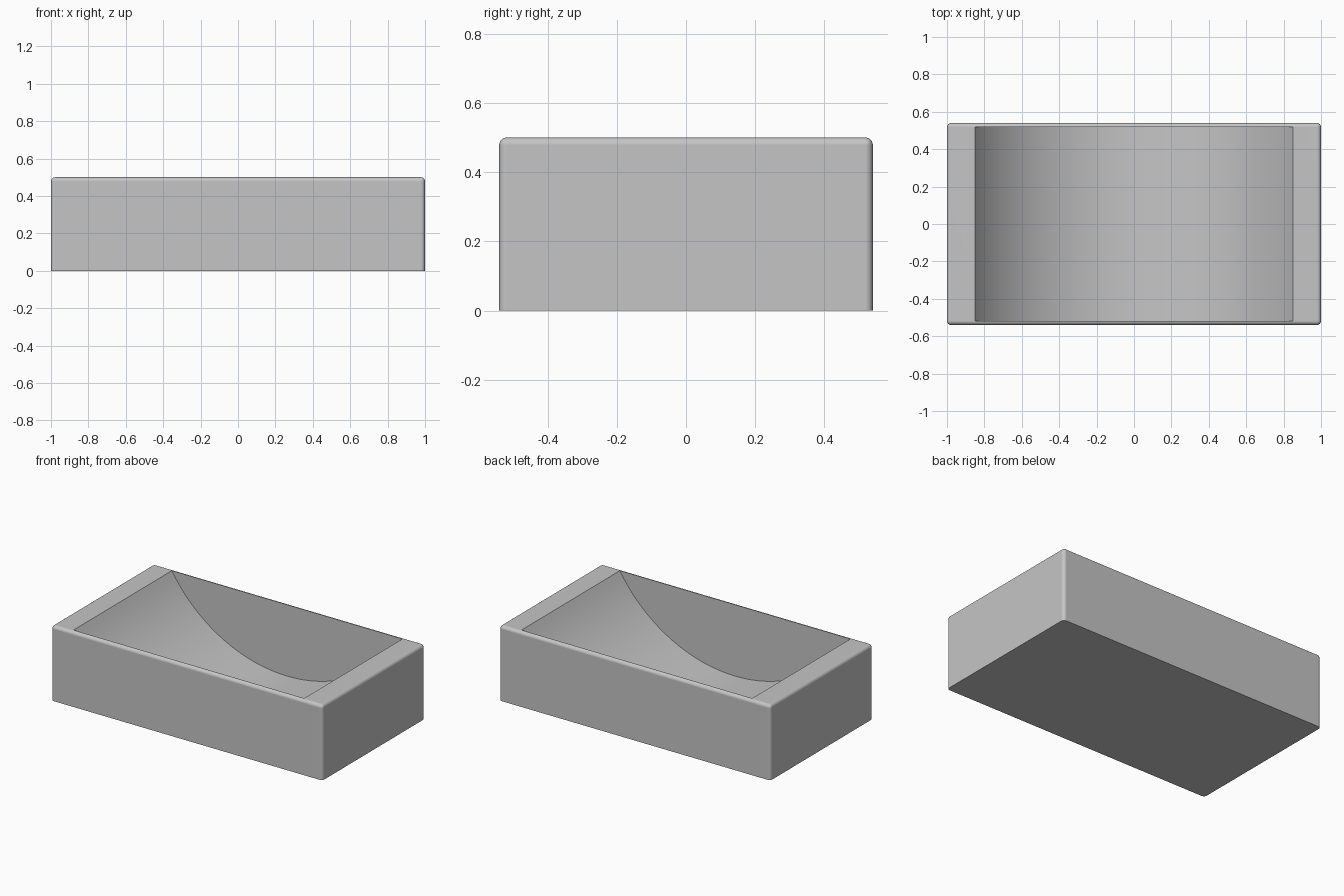
import bpy, bmesh, math

if "Cube" in bpy.data.objects:
    bpy.data.objects.remove(bpy.data.objects["Cube"])

HX, HY, H = 1.0, 0.54, 0.5      # half length, half width, height
FILLET = 0.022
TX, TY, FLOOR = 0.85, 0.5175, 0.025  # trough half length, half width, lowest point

grey = bpy.data.materials.new("plain grey")
grey.diffuse_color = (0.56, 0.56, 0.56, 1)
grey.use_nodes = True
grey.node_tree.nodes["Principled BSDF"].inputs["Base Color"].default_value = grey.diffuse_color


def add_object(name, bm):
    bmesh.ops.recalc_face_normals(bm, faces=bm.faces)
    mesh = bpy.data.meshes.new(name)
    bm.to_mesh(mesh)
    bm.free()
    mesh.materials.append(grey)
    obj = bpy.data.objects.new(name, mesh)
    bpy.context.collection.objects.link(obj)
    return obj


# Block with rounded top and upright edges, sharp underside
bm = bmesh.new()
bmesh.ops.create_cube(bm, size=1)
for v in bm.verts:
    v.co = (v.co.x * 2 * HX, v.co.y * 2 * HY, (v.co.z + 0.5) * H)
edges = [e for e in bm.edges if max(v.co.z for v in e.verts) > 0.1]
bmesh.ops.bevel(bm, geom=edges, offset=FILLET, segments=6, profile=0.5, affect='EDGES')
block = add_object("basin_block", bm)

# Cutter: circular segment extruded across the width
depth = H - FLOOR
radius = (TX ** 2 + depth ** 2) / (2 * depth)
centre = FLOOR + radius
half = math.asin(TX / radius)
N = 64
profile = []
for i in range(N + 1):
    a = -half + 2 * half * i / N
    profile.append((radius * math.sin(a), centre - radius * math.cos(a)))
profile = [(-TX, H + 0.1)] + profile + [(TX, H + 0.1)]
bm = bmesh.new()
face = bm.faces.new([bm.verts.new((x, -TY, z)) for x, z in profile])
side = bmesh.ops.extrude_face_region(bm, geom=[face])
bmesh.ops.translate(bm, vec=(0, 2 * TY, 0),
                    verts=[g for g in side["geom"] if isinstance(g, bmesh.types.BMVert)])
cutter = add_object("trough_cutter", bm)
cutter.hide_render = True

# Cut the trough, then smooth the curved surfaces
bpy.context.view_layer.objects.active = block
block.select_set(True)
cut = block.modifiers.new("trough", 'BOOLEAN')
cut.operation = 'DIFFERENCE'
cut.solver = 'EXACT'
cut.object = cutter
bpy.ops.object.modifier_apply(modifier=cut.name)
bpy.data.objects.remove(cutter)
bpy.ops.object.shade_smooth_by_angle(angle=math.radians(30))
weighted = block.modifiers.new("clean shading", 'WEIGHTED_NORMAL')
weighted.keep_sharp = True
